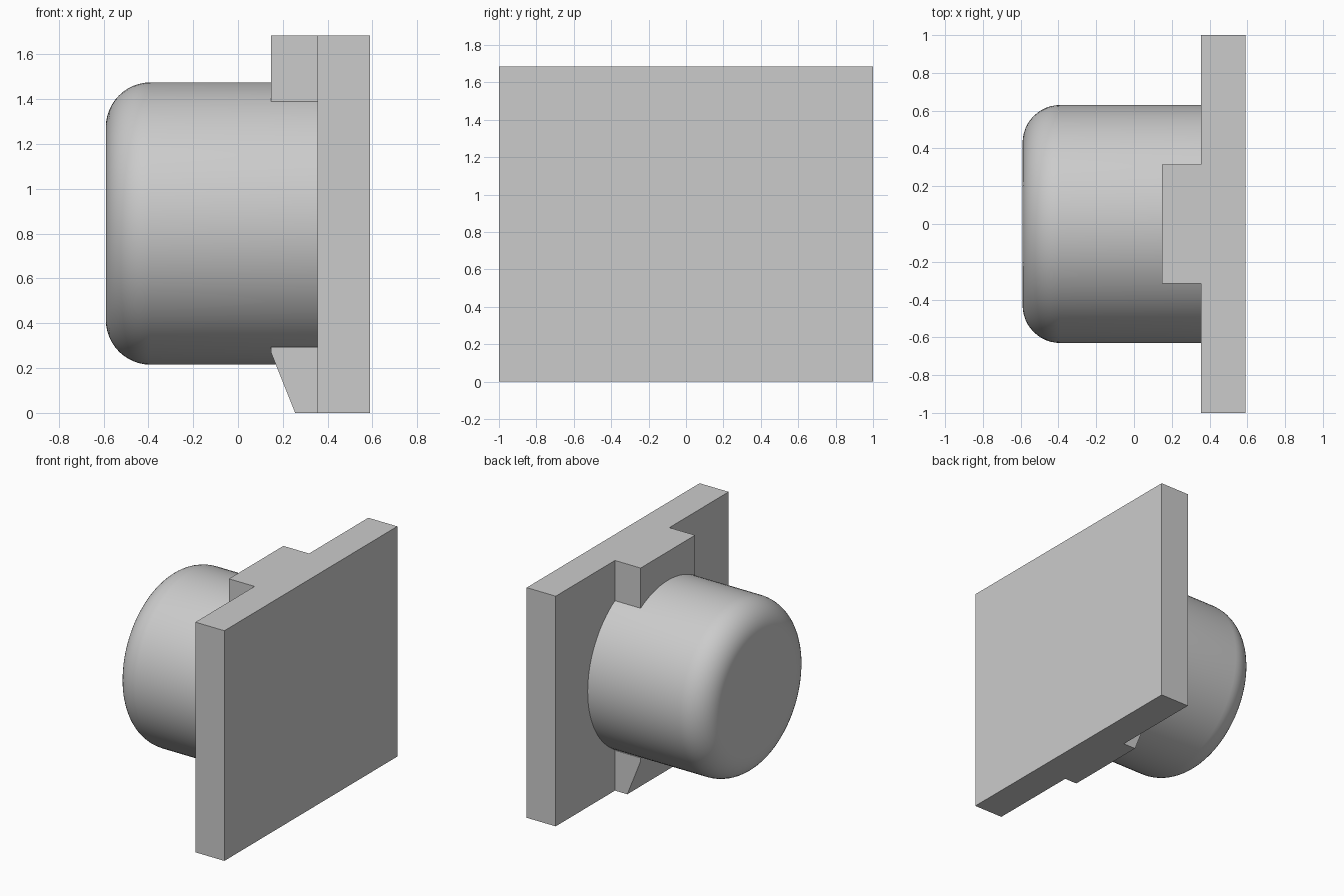
import bpy, bmesh, math

cube = bpy.data.objects.get("Cube")
if cube:
    bpy.data.objects.remove(cube, do_unlink=True)

# Single grey material
GREY = (0.6, 0.6, 0.6, 1.0)
grey = bpy.data.materials.new("light_grey")
grey.use_nodes = True
grey.diffuse_color = GREY
grey.node_tree.nodes["Principled BSDF"].inputs["Base Color"].default_value = GREY

PLATE_X, BACK_X = 0.355, 0.59      # plate inner and outer faces
TOP = 1.685                        # plate height
AXIS_Z, RADIUS, FILLET = 0.845, 0.63, 0.20


def add_object(name, bm):
    bmesh.ops.recalc_face_normals(bm, faces=bm.faces[:])
    mesh = bpy.data.meshes.new(name)
    bm.to_mesh(mesh)
    bm.free()
    mesh.materials.append(grey)
    obj = bpy.data.objects.new(name, mesh)
    bpy.context.collection.objects.link(obj)
    return obj


def extrude_profile(name, profile, half_width):
    """Extrude an (x, z) outline symmetrically along y."""
    bm = bmesh.new()
    face = bm.faces.new([bm.verts.new((x, -half_width, z)) for x, z in profile])
    moved = bmesh.ops.extrude_face_region(bm, geom=[face])["geom"]
    bmesh.ops.translate(bm, vec=(0, 2 * half_width, 0),
                        verts=[v for v in moved if isinstance(v, bmesh.types.BMVert)])
    return add_object(name, bm)


def lathe_x(name, profile, segments):
    """Revolve (x, radius) points around the horizontal axis, capping both ends."""
    bm = bmesh.new()
    rings = []
    for x, r in profile:
        angles = [2 * math.pi * i / segments for i in range(segments)]
        rings.append([bm.verts.new((x, r * math.cos(a), AXIS_Z + r * math.sin(a)))
                      for a in angles])
    for a, b in zip(rings, rings[1:]):
        for i in range(segments):
            j = (i + 1) % segments
            bm.faces.new((a[i], a[j], b[j], b[i]))
    bm.faces.new(rings[0])
    bm.faces.new(rings[-1])
    return add_object(name, bm)


# Rectangular base plate
extrude_profile("base_plate", [(PLATE_X, 0), (BACK_X, 0), (BACK_X, TOP), (PLATE_X, TOP)], 1.0)

# Square upper tab and chamfered lower tab
extrude_profile("upper_tab", [(0.147, 1.39), (PLATE_X, 1.39), (PLATE_X, TOP), (0.147, TOP)], 0.315)
extrude_profile("lower_tab", [(0.147, 0.295), (0.147, 0.27), (0.255, 0),
                              (PLATE_X, 0), (PLATE_X, 0.295)], 0.315)

# Round boss with a filleted free end
STEPS = 12
outline = [(PLATE_X, RADIUS)]
for i in range(STEPS + 1):
    a = math.pi / 2 * i / STEPS
    outline.append((-BACK_X + FILLET * (1 - math.sin(a)),
                    RADIUS - FILLET * (1 - math.cos(a))))
outline[1:] = sorted(outline[1:], key=lambda p: -p[0])
# the fillet runs from the full radius on the side to the smaller end face
outline[1:] = [(-BACK_X + FILLET * (1 - math.sin(math.pi / 2 * i / STEPS)),
                RADIUS - FILLET * (1 - math.cos(math.pi / 2 * i / STEPS)))
               for i in range(STEPS + 1)]
boss = lathe_x("round_boss", outline, 96)

# Smooth shading with sharp edges on the boss
bpy.ops.object.select_all(action='DESELECT')
boss.select_set(True)
bpy.context.view_layer.objects.active = boss
bpy.ops.object.shade_smooth_by_angle(angle=math.radians(30))
